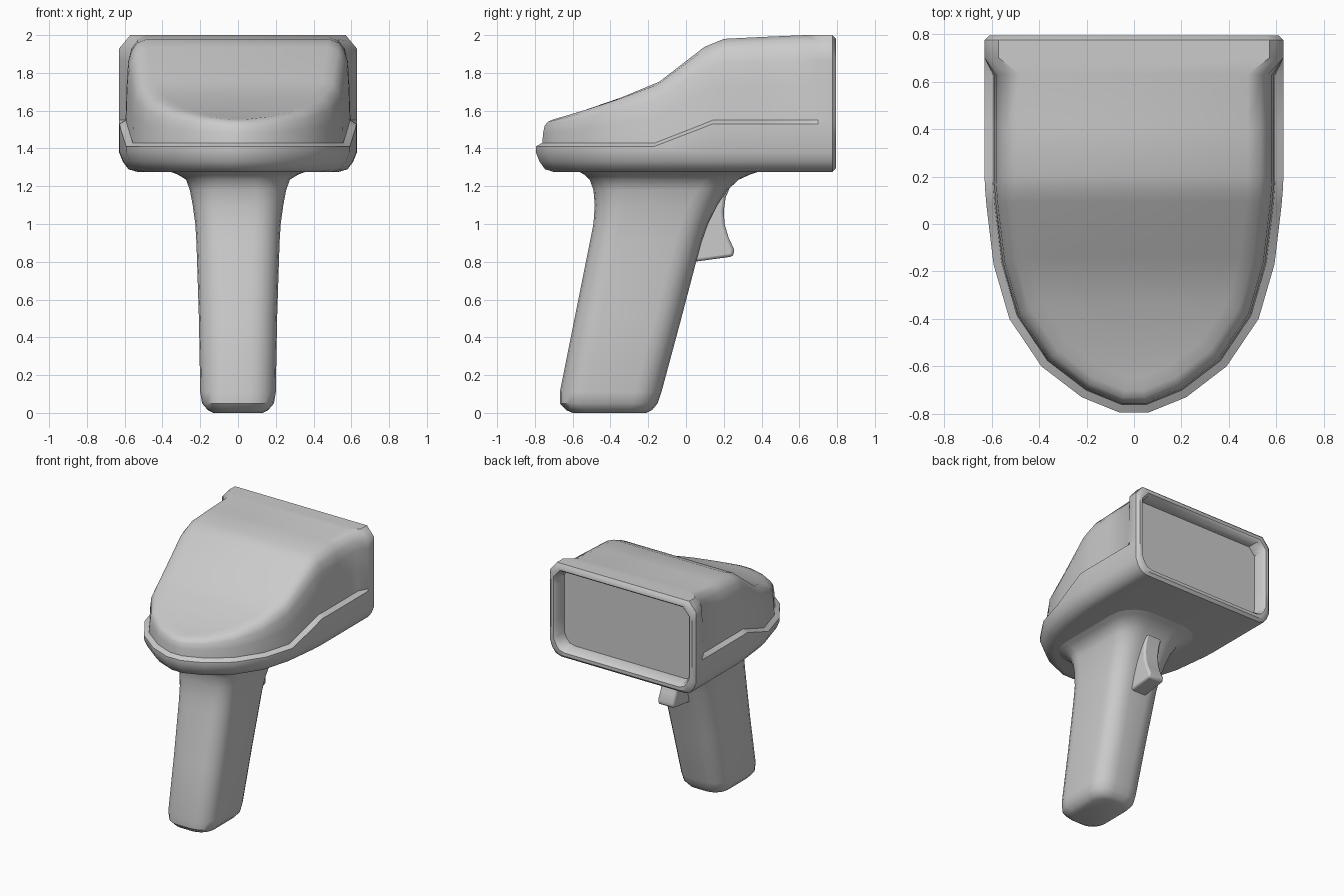
import bpy, bmesh, math
from mathutils import Vector

cube = bpy.data.objects.get("Cube")
if cube:
    bpy.data.objects.remove(cube, do_unlink=True)

grey = bpy.data.materials.new("plain grey")
grey.use_nodes = True
grey.diffuse_color = (0.6, 0.6, 0.6, 1)
grey.node_tree.nodes["Principled BSDF"].inputs["Base Color"].default_value = (0.6, 0.6, 0.6, 1)


def interp(table, t):
    """Piecewise linear lookup in rows sorted by their first value."""
    if t <= table[0][0]:
        return table[0][1]
    for (a, u), (b, v) in zip(table, table[1:]):
        if t <= b:
            return u + (v - u) * (t - a) / (b - a)
    return table[-1][1]


def loft(name, loops, angle=40, curved_end=False):
    """Skin closed loops and cap both ends; a curved end is bridged left to right."""
    bm = bmesh.new()
    rows = [[bm.verts.new(p) for p in loop] for loop in loops]
    n = len(rows[0])
    for a, b in zip(rows, rows[1:]):
        for i in range(n):
            j = (i + 1) % n
            bm.faces.new((a[i], a[j], b[j], b[i]))
    bm.faces.new(rows[0])
    end = rows[-1]
    if curved_end:
        for i in range(n // 2 - 1):
            bm.faces.new((end[i], end[i + 1], end[n - 2 - i], end[n - 1 - i]))
    else:
        bm.faces.new(end)
    bmesh.ops.recalc_face_normals(bm, faces=bm.faces)
    mesh = bpy.data.meshes.new(name)
    bm.to_mesh(mesh)
    bm.free()
    obj = bpy.data.objects.new(name, mesh)
    bpy.context.collection.objects.link(obj)
    mesh.materials.append(grey)
    bpy.ops.object.select_all(action="DESELECT")
    obj.select_set(True)
    bpy.context.view_layer.objects.active = obj
    bpy.ops.object.shade_smooth_by_angle(angle=math.radians(angle))
    return obj


# Head: plan outline (y, half width), roof line and side seam (y, z)
plan = [(0.775, 0.63), (0.7, 0.63), (0.63, 0.63), (0.4, 0.63), (0.2, 0.63), (0.14, 0.627),
        (0.08, 0.622), (-0.17, 0.592), (-0.4, 0.525), (-0.6, 0.39), (-0.73, 0.22), (-0.795, 0.06)]
roof = [(-0.65, 1.56), (-0.53, 1.6), (-0.4, 1.65), (-0.17, 1.73),
        (0.08, 1.93), (0.2, 1.98), (0.6, 2.0)]
seam = [(-0.16, 1.43), (0.14, 1.55)]
belly = [(0.1, 1.275), (0.05, 1.29), (0.02, 1.33), (0, 1.38)]        # inset, z
shell = [(0.035, 0), (0.04, 0.4), (0.048, 0.7), (0.065, 0.85), (0.095, 0.95), (0.15, 1)]  # inset, share of height
flange = [(0, 0), (0, 0.4), (0, 0.7), (0, 0.84), (0.03, 0.92), (0.06, 1)]


def head_section(k):
    y, w = plan[k]
    before = plan[max(k - 1, 0)]
    after = plan[k + 1] if k + 1 < len(plan) else (y, -w)
    normal = Vector((before[0] - after[0], after[1] - before[1])).normalized()

    def inset(d):
        return w - normal.x * d, y - normal.y * d

    ledge = interp(seam, y)
    top = interp(roof, inset(shell[-1][0])[1])
    points = [(*inset(d), z) for d, z in belly]
    points.append((*inset(0), ledge - 0.02))
    flare = min(max((y - 0.63) / 0.07, 0), 1)
    for (d0, f0), (d1, f1) in zip(shell, flange):
        d, f = d0 + (d1 - d0) * flare, f0 + (f1 - f0) * flare
        points.append((*inset(d), ledge + f * (top - ledge)))
    return points + [(-x, py, z) for x, py, z in reversed(points)]


sections = [head_section(k) for k in range(len(plan))]


# Rear frame and recessed window, shrunk from the last head section
def frame_loop(d, y):
    mid, half_h, half_w = 1.637, 0.363, 0.63
    return [(x * (1 - d / half_w), y, mid + (z - mid) * (1 - d / half_h)) for x, _, z in sections[0]]


rear = [frame_loop(d, y) for d, y in [(0.065, 0.69), (0.06, 0.775), (0.045, 0.795), (0.02, 0.795)]]
loft("scanner_head", rear + sections, curved_end=True)


# Handle: rounded sections (z, front y, rear y, half width, corner radius)
grip = [(0, -0.6, -0.21, 0.13, 0.09), (0.015, -0.635, -0.18, 0.16, 0.11),
        (0.05, -0.667, -0.15, 0.19, 0.13), (0.11, -0.668, -0.13, 0.2, 0.14),
        (0.5, -0.59, -0.025, 0.207, 0.14), (0.9, -0.51, 0.08, 0.22, 0.14),
        (1.0, -0.49, 0.115, 0.226, 0.14), (1.1, -0.483, 0.165, 0.24, 0.15),
        (1.18, -0.49, 0.22, 0.255, 0.16), (1.235, -0.51, 0.28, 0.275, 0.17),
        (1.262, -0.54, 0.34, 0.32, 0.19), (1.285, -0.58, 0.41, 0.38, 0.23)]


def rounded_section(z, front, back, w, r, steps=5):
    corners = [(w - r, back - r), (r - w, back - r), (r - w, front + r), (w - r, front + r)]
    loop = []
    for q, (cx, cy) in enumerate(corners):
        for s in range(steps + 1):
            a = (q + s / steps) * math.pi / 2
            loop.append((cx + r * math.cos(a), cy + r * math.sin(a), z))
    return loop


loft("handle", [rounded_section(*row) for row in grip])

# Trigger: side profile (y, z) extruded across x and bevelled
profile = [(0.02, 0.797), (0.25, 0.828), (0.255, 0.865), (0.225, 0.93), (0.204, 1.0),
           (0.2, 1.07), (0.21, 1.14), (0.235, 1.2), (0.1, 1.2)]
trigger = loft("trigger", [[(x, y, z) for y, z in profile] for x in (-0.068, 0.068)])
bevel = trigger.modifiers.new("soft_edges", "BEVEL")
bevel.width = 0.015
bevel.segments = 2
bevel.limit_method = "ANGLE"
bevel.angle_limit = math.radians(50)
